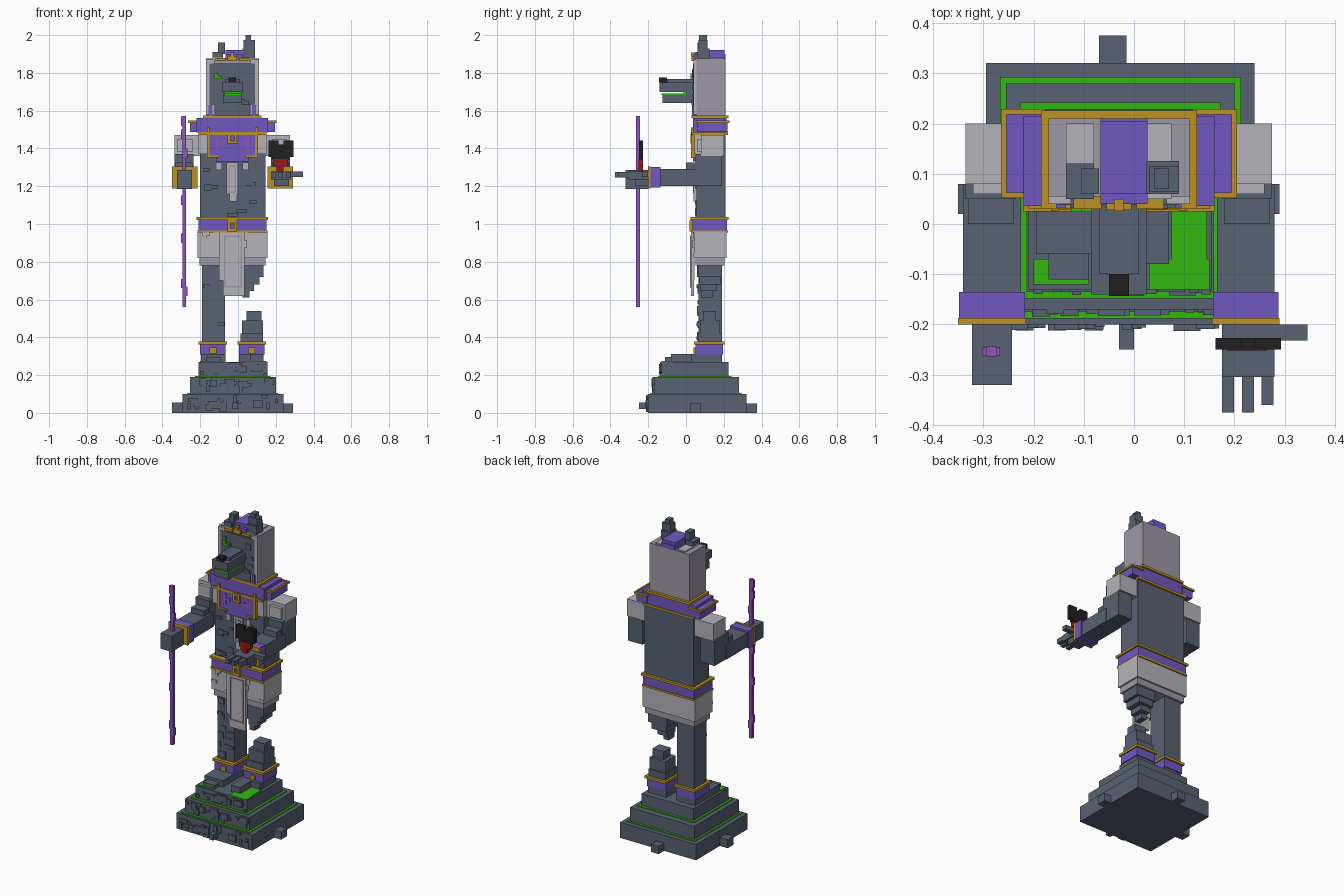
import bpy, bmesh, random
from mathutils import Matrix, Vector

random.seed(7)
C = -0.03   # symmetry plane of the figure
V = 0.018   # size of one surface chip


def material(name, rgb):
    m = bpy.data.materials.new(name)
    m.diffuse_color = (*rgb, 1)
    return m


STONE = material("slate", (0.098, 0.122, 0.168))
PURPLE = material("purple", (0.16, 0.098, 0.53))
LIGHT = material("light_grey", (0.456, 0.456, 0.49))
LILAC = material("lilac_grey", (0.34, 0.314, 0.38))
GOLD = material("gold", (0.515, 0.283, 0.017))
GREEN = material("green", (0.034, 0.485, 0.005))
VIOLET = material("violet", (0.29, 0.085, 0.5))
BLACK = material("black", (0.014, 0.014, 0.014))
RED = material("red", (0.305, 0.01, 0.01))


def part(name, mat, boxes, mirror=False):
    """One object from boxes given as (x0, x1, y0, y1, z0, z1)."""
    boxes = list(boxes)
    if mirror:
        boxes += [(2 * C - b[1], 2 * C - b[0], *b[2:]) for b in boxes]
    bm = bmesh.new()
    for x0, x1, y0, y1, z0, z1 in boxes:
        centre = Vector((x0 + x1, y0 + y1, z0 + z1)) / 2
        size = Vector((x1 - x0, y1 - y0, z1 - z0))
        bmesh.ops.create_cube(bm, size=1, matrix=Matrix.Translation(centre) @ Matrix.Diagonal((*size, 1)))
    mesh = bpy.data.meshes.new(name)
    bm.to_mesh(mesh)
    bm.free()
    mesh.materials.append(mat)
    ob = bpy.data.objects.new(name, mesh)
    bpy.context.collection.objects.link(ob)
    return ob


def chips(box, n, depth=0.01):
    """Random flat chips standing proud of a box's front face."""
    x0, x1, y0, _, z0, z1 = box
    out = []
    for _ in range(n):
        w, h = V * random.randint(1, 3), V * random.randint(1, 2)
        x, z = random.uniform(x0, x1 - w), random.uniform(z0, max(z0, z1 - h))
        out.append((x, x + w, y0 - depth * random.uniform(0.3, 1), y0 + 0.01, z, min(z + h, z1)))
    return out


def ring(x0, x1, y0, y1, z0, z1, w):
    """Four bars around a rectangle, seen from above."""
    return [(x0, x1, y0, y0 + w, z0, z1), (x0, x1, y1 - w, y1, z0, z1),
            (x0, x0 + w, y0 + w, y1 - w, z0, z1), (x1 - w, x1, y0 + w, y1 - w, z0, z1)]


def frame(x0, x1, y0, y1, z0, z1, w):
    """Four bars around a rectangle, seen from the front."""
    return [(x0, x1, y0, y1, z0, z0 + w), (x0, x1, y0, y1, z1 - w, z1),
            (x0, x0 + w, y0, y1, z0 + w, z1 - w), (x1 - w, x1, y0, y1, z0 + w, z1 - w)]


# Stepped rocky base with green moss lines on the ledges
steps = [(-0.295, 0.24, -0.2, 0.32, 0, 0.1), (-0.255, 0.2, -0.17, 0.28, 0.1, 0.19),
         (-0.21, 0.155, -0.13, 0.225, 0.19, 0.27)]
part("base_steps", STONE, steps)
part("base_chips", STONE, [c for s in steps for c in chips(s, 22, 0.014)])
part("base_nubs", STONE, [(-0.07, -0.015, 0.3, 0.375, 0, 0.05), (-0.35, -0.28, 0.02, 0.08, 0, 0.055),
                          (0.23, 0.29, 0.02, 0.08, 0, 0.05), (-0.03, 0.0, -0.25, -0.19, 0.02, 0.055)])
part("moss_lines", GREEN, ring(-0.267, 0.213, -0.188, 0.293, 0.095, 0.106, 0.014)
     + ring(-0.227, 0.172, -0.148, 0.242, 0.185, 0.196, 0.014))
part("moss_patches", GREEN, [(-0.2, -0.09, -0.12, -0.07, 0.265, 0.275), (0.03, 0.15, -0.13, -0.07, 0.265, 0.275),
                             (0.075, 0.145, -0.07, 0.03, 0.265, 0.275)])

# Feet and ankle cuffs
part("left_foot", STONE, [(-0.195, -0.065, -0.06, 0.19, 0.27, 0.312), (-0.17, -0.09, -0.11, -0.06, 0.27, 0.295)])
part("right_foot", STONE, [(0.005, 0.07, -0.08, 0.19, 0.27, 0.312), (0.07, 0.135, 0.03, 0.19, 0.27, 0.312)])
part("ankle_cuffs", PURPLE, [(-0.2, -0.065, 0.05, 0.195, 0.31, 0.362)], True)
part("ankle_trim", GOLD, [(-0.208, -0.058, 0.042, 0.205, 0.362, 0.378), (-0.15, -0.115, 0.04, 0.052, 0.315, 0.345)], True)

# Whole left leg, broken right leg with stump and jagged thigh
leg = (-0.19, -0.07, 0.065, 0.19, 0.37, 0.8)
part("left_leg", STONE, [leg] + chips(leg, 16))
part("right_leg_stump", STONE, [(0.012, 0.132, 0.065, 0.19, 0.37, 0.42), (0.02, 0.132, 0.075, 0.18, 0.42, 0.49),
                                (0.045, 0.125, 0.09, 0.16, 0.49, 0.54)])
part("right_thigh", STONE, [(0.0, 0.135, 0.065, 0.19, 0.72, 0.8), (0.01, 0.115, 0.07, 0.185, 0.68, 0.72),
                            (0.02, 0.085, 0.075, 0.165, 0.645, 0.68), (0.025, 0.06, 0.08, 0.14, 0.61, 0.645)])

# Skirt with ragged hem and long front flap
skirt = (-0.215, 0.155, 0.042, 0.215, 0.82, 0.96)
part("skirt", LIGHT, [skirt] + chips(skirt, 14))
part("skirt_hem", LILAC, [(-0.205, 0.145, 0.05, 0.205, 0.78, 0.82)])
part("front_flap", LIGHT, [(-0.1, 0.035, 0.026, 0.045, 0.7, 0.955), (-0.08, 0.035, 0.026, 0.042, 0.62, 0.7)])
part("flap_border", LILAC, frame(-0.075, 0.02, 0.022, 0.03, 0.665, 0.94, 0.008))

# Belt
part("belt", PURPLE, [(-0.21, 0.15, 0.035, 0.218, 0.965, 1.022)])
part("belt_trim", GOLD, [(-0.22, 0.16, 0.025, 0.226, 1.022, 1.036), (-0.215, 0.155, 0.03, 0.222, 0.954, 0.966)])
part("belt_buckle", GOLD, frame(-0.055, -0.005, 0.018, 0.036, 0.96, 1.022, 0.016))

# Torso and pendant
torso = (-0.2, 0.145, 0.055, 0.21, 1.03, 1.48)
part("torso", STONE, [torso] + chips((-0.2, 0.145, 0.055, 0.21, 1.04, 1.34), 22))
part("pendant", LIGHT, [(-0.06, 0.0, 0.04, 0.06, 1.16, 1.325), (-0.045, -0.005, 0.04, 0.06, 1.12, 1.16)])
part("pendant_inset", LILAC, frame(-0.05, -0.01, 0.036, 0.042, 1.165, 1.31, 0.008))
part("chest_marks", LIGHT, [(-0.115, -0.085, 0.043, 0.06, 1.285, 1.325)], True)

# Chest plate and wide collar with gold trim
part("chest_plate", PURPLE, [(-0.155, 0.095, 0.032, 0.06, 1.36, 1.485), (-0.115, 0.055, 0.036, 0.06, 1.33, 1.36)])
part("chest_trim", GOLD, [(-0.165, -0.15, 0.026, 0.06, 1.35, 1.51), (-0.15, -0.1, 0.028, 0.05, 1.352, 1.363)], True)
part("chest_gem", GOLD, frame(-0.055, -0.005, 0.024, 0.034, 1.425, 1.48, 0.014))
part("chest_sigils", VIOLET, [(-0.12, -0.105, 0.028, 0.04, 1.39, 1.46), (-0.105, -0.075, 0.028, 0.04, 1.42, 1.435)], True)
part("collar", PURPLE, [(-0.22, 0.16, 0.036, 0.215, 1.484, 1.56)])
part("collar_wings", PURPLE, [(-0.255, -0.18, 0.06, 0.22, 1.487, 1.542)], True)
part("collar_lower_trim", GOLD, [(-0.21, 0.15, 0.03, 0.222, 1.472, 1.486)])
part("collar_upper_trim", GOLD, [(-0.185, 0.125, 0.03, 0.226, 1.56, 1.575)])
part("wing_trim", GOLD, ring(-0.265, -0.175, 0.052, 0.229, 1.535, 1.547, 0.011), True)

# Shoulders and arms
part("shoulders", LIGHT, [(-0.335, -0.19, 0.08, 0.2, 1.36, 1.47), (-0.21, -0.15, 0.045, 0.2, 1.37, 1.472),
                          (-0.32, -0.24, 0.06, 0.08, 1.38, 1.45)], True)
part("upper_arms", STONE, [(-0.335, -0.235, 0.05, 0.19, 1.2, 1.37), (-0.33, -0.24, 0.0, 0.05, 1.2, 1.325)], True)
part("forearms", STONE, [(-0.34, -0.225, -0.14, 0.08, 1.2, 1.29)], True)
part("wrist_cuffs", PURPLE, [(-0.348, -0.217, -0.188, -0.135, 1.192, 1.302)], True)
part("wrist_trim", GOLD, [(-0.35, -0.215, -0.2, -0.187, 1.188, 1.305)], True)

# Gripping hand and staff
part("left_hand", STONE, [(-0.322, -0.243, -0.32, -0.2, 1.185, 1.285)])
part("staff", VIOLET, [(-0.294, -0.274, -0.264, -0.244, 0.56, 1.573)]
     + [(x, x + 0.012, -0.262, -0.246, z, z + 0.05) for x, z in
        ((-0.303, 0.66), (-0.279, 0.62), (-0.303, 0.9), (-0.303, 1.1), (-0.279, 1.35), (-0.303, 1.45), (-0.303, 1.52))])

# Open hand with fingers, holding a black and red object
part("right_hand", STONE, [(0.175, 0.28, -0.305, -0.2, 1.235, 1.278), (0.27, 0.345, -0.232, -0.2, 1.25, 1.277),
                           (0.19, 0.27, -0.27, -0.2, 1.2, 1.235)]
     + [(x, x + 0.024, y, -0.3, 1.245, 1.275) for x, y in ((0.175, -0.375), (0.215, -0.375), (0.254, -0.36))])
part("red_stem", RED, [(0.205, 0.24, -0.252, -0.228, 1.278, 1.31), (0.185, 0.265, -0.252, -0.228, 1.31, 1.345)])
part("black_top", BLACK, [(0.162, 0.293, -0.25, -0.227, 1.355, 1.42), (0.18, 0.275, -0.25, -0.227, 1.342, 1.355),
                          (0.162, 0.215, -0.25, -0.227, 1.42, 1.442), (0.24, 0.293, -0.25, -0.227, 1.42, 1.442)])

# Head cloth and face
part("head_cloth", LILAC, [(-0.17, 0.11, 0.055, 0.21, 1.57, 1.875)])
part("cloth_front_edges", LIGHT, [(-0.17, -0.125, 0.04, 0.056, 1.58, 1.87), (-0.135, -0.08, 0.05, 0.2, 1.87, 1.882)], True)
face = (-0.15, 0.09, 0.038, 0.07, 1.63, 1.85)
part("face", STONE, [face, (-0.12, 0.06, 0.04, 0.07, 1.53, 1.63)] + chips(face, 16))
part("snout", STONE, [(-0.085, 0.025, -0.14, 0.04, 1.7, 1.75), (-0.07, 0.01, -0.1, 0.04, 1.75, 1.768),
                      (-0.08, 0.02, -0.125, 0.04, 1.64, 1.682), (-0.08, 0.02, 0.0, 0.04, 1.68, 1.7)])
part("nose_tip", BLACK, [(-0.05, -0.01, -0.143, -0.1, 1.75, 1.776)])
part("mouth_glow", GREEN, [(-0.072, 0.022, -0.13, -0.005, 1.682, 1.69), (-0.072, 0.022, -0.012, -0.001, 1.68, 1.701)])
part("glowing_eye", GREEN, [(-0.125, -0.085, 0.024, 0.04, 1.768, 1.783), (-0.125, -0.105, 0.024, 0.04, 1.783, 1.797)])

# Crown stripe, emblem and broken ears
part("crown_stripe", PURPLE, [(-0.067, 0.027, 0.04, 0.21, 1.87, 1.9), (-0.067, 0.027, 0.06, 0.205, 1.9, 1.92)])
part("cloth_side_stripes", PURPLE, [(-0.155, -0.135, 0.033, 0.06, 1.575, 1.63)], True)
part("crown_emblem", GOLD, [(-0.055, -0.005, 0.028, 0.05, 1.862, 1.89), (-0.04, -0.02, 0.026, 0.05, 1.89, 1.908)])
part("brow_trim", GOLD, [(-0.12, -0.065, 0.03, 0.056, 1.862, 1.878)], True)
part("right_ear", STONE, [(0.025, 0.09, 0.06, 0.125, 1.87, 1.93), (0.03, 0.09, 0.065, 0.115, 1.93, 1.975),
                          (0.04, 0.07, 0.07, 0.11, 1.975, 2.0)])
part("left_ear", STONE, [(-0.135, -0.08, 0.05, 0.12, 1.87, 1.91), (-0.105, -0.07, 0.06, 0.11, 1.9, 1.96)])
